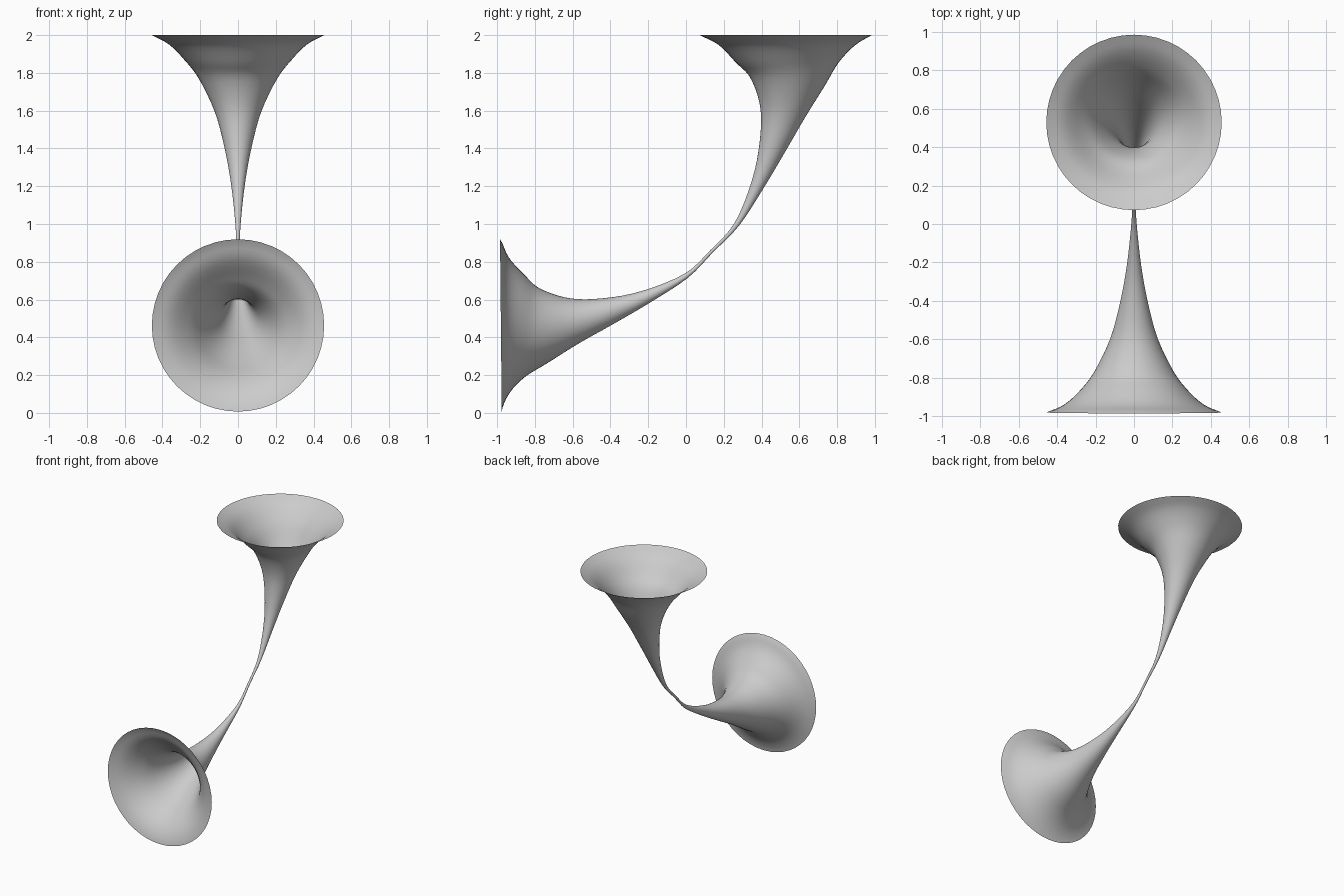
import bpy, bmesh, math
from mathutils import Vector

if "Cube" in bpy.data.objects:
    bpy.data.objects.remove(bpy.data.objects["Cube"])

# Centreline (y, z) and radius, from the front mouth to the top mouth
PATH = [(-.98, .463, .456), (-.94, .461, .365), (-.87, .458, .285), (-.77, .46, .208),
        (-.60, .486, .125), (-.42, .535, .075), (-.22, .610, .038), (0, .725, .014),
        (.135, .855, .009),
        (.270, 1.0, .014), (.385, 1.22, .038), (.462, 1.42, .075), (.514, 1.60, .125),
        (.540, 1.77, .208), (.540, 1.87, .285), (.535, 1.95, .365), (.528, 2.0, .456)]
STEPS, SIDES = 4, 48


def smooth_path(rows):
    """Catmull-Rom interpolation through the path rows."""
    p = [Vector(r) for r in rows]
    p = [2 * p[0] - p[1]] + p + [2 * p[-1] - p[-2]]
    out = []
    for i in range(1, len(p) - 2):
        a, b, c, d = p[i - 1:i + 3]
        for k in range(STEPS):
            t = k / STEPS
            out.append(0.5 * (2 * b + (c - a) * t + (2 * a - 5 * b + 4 * c - d) * t * t
                              + (3 * b - a - 3 * c + d) * t ** 3))
    return out + [p[-2]]


# Double-ended flared tube with open mouths
rows = smooth_path(PATH)
bm = bmesh.new()
rings = []
for i, (y, z, r) in enumerate(rows):
    a, b = rows[max(i - 2, 0)], rows[min(i + 2, len(rows) - 1)]
    tangent = Vector((0, b.x - a.x, b.y - a.y)).normalized()
    if i == 0:
        tangent = Vector((0, 1, .01)).normalized()
    elif i == len(rows) - 1:
        tangent = Vector((0, 0, 1))
    elif r > .2:
        # ease the flare rings towards the plane of the mouth
        flat = Vector((0, 0, 1)) if z > 1 else Vector((0, 1, 0))
        tangent = tangent.lerp(flat, min(1, (r - .2) / .15)).normalized()
    side = Vector((0, -tangent.z, tangent.y))
    centre = Vector((0, y, z))
    rings.append([bm.verts.new(centre + r * (Vector((math.cos(t), 0, 0)) + side * math.sin(t)))
                  for t in (2 * math.pi * k / SIDES for k in range(SIDES))])
for lo, hi in zip(rings, rings[1:]):
    for k in range(SIDES):
        n = (k + 1) % SIDES
        bm.faces.new((lo[k], lo[n], hi[n], hi[k]))
bmesh.ops.recalc_face_normals(bm, faces=bm.faces)
for f in bm.faces:
    f.smooth = True
mesh = bpy.data.meshes.new("double_horn")
bm.to_mesh(mesh)
bm.free()
horn = bpy.data.objects.new("double_horn", mesh)
bpy.context.collection.objects.link(horn)
